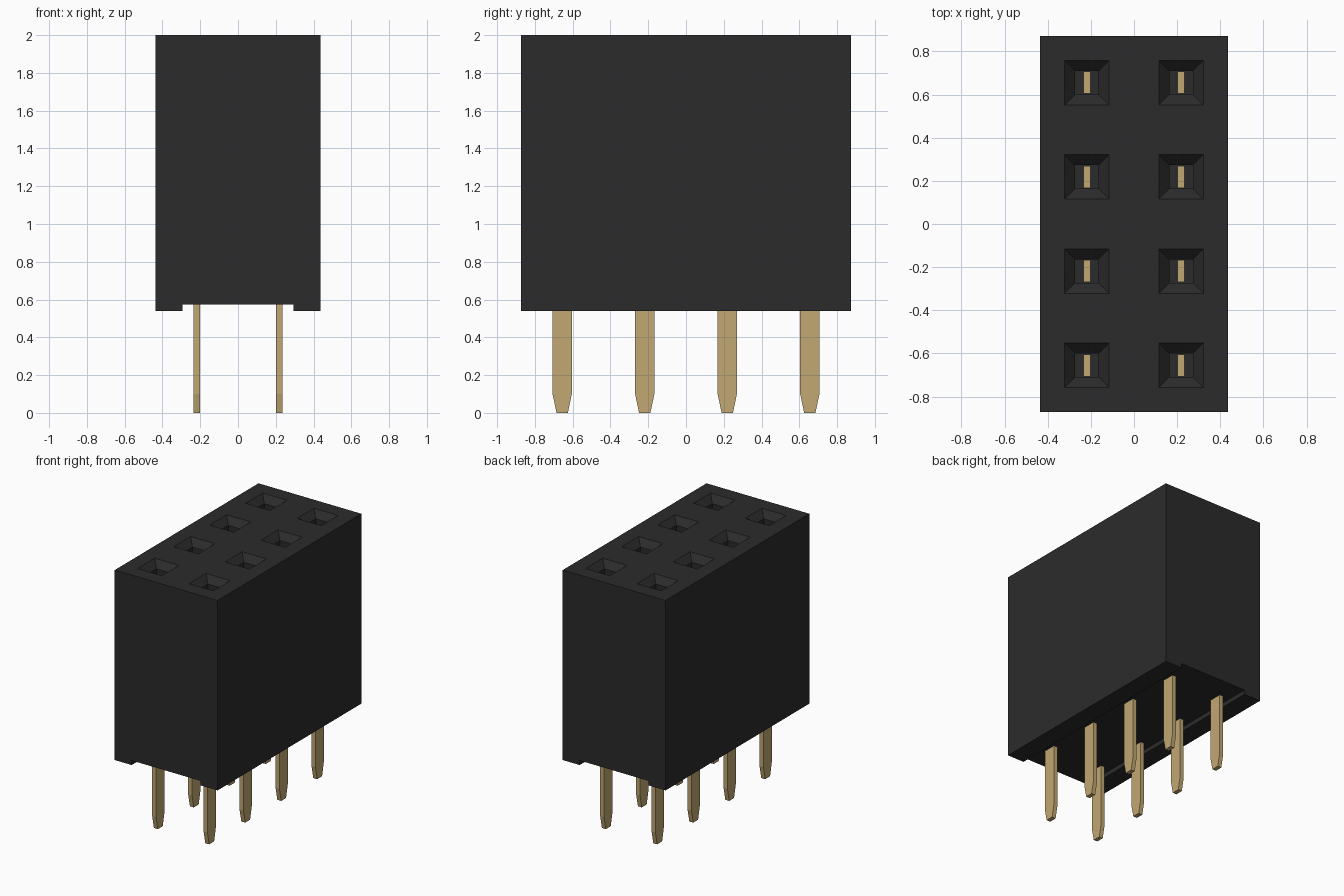
import bpy, bmesh

if "Cube" in bpy.data.objects:
    bpy.data.objects.remove(bpy.data.objects["Cube"])

PITCH = 0.437
SPOTS = [(x * PITCH, y * PITCH) for x in (-0.5, 0.5) for y in (-1.5, -0.5, 0.5, 1.5)]


def material(name, rgb):
    m = bpy.data.materials.new(name)
    m.diffuse_color = (*rgb, 1)
    m.use_nodes = True
    m.node_tree.nodes["Principled BSDF"].inputs["Base Color"].default_value = m.diffuse_color
    return m


def loft(bm, rings):
    """Skin a closed stack of equal-length point rings, with caps."""
    vs = [[bm.verts.new(p) for p in ring] for ring in rings]
    n = len(vs[0])
    for a, b in zip(vs, vs[1:]):
        for i in range(n):
            j = (i + 1) % n
            bm.faces.new((a[i], a[j], b[j], b[i]))
    bm.faces.new(vs[0][::-1])
    bm.faces.new(vs[-1])


def rect(cx, cy, hx, hy, z):
    return [(cx + sx * hx, cy + sy * hy, z)
            for sx, sy in ((-1, -1), (1, -1), (1, 1), (-1, 1))]


def make_object(name, bm, mat=None):
    bmesh.ops.recalc_face_normals(bm, faces=bm.faces[:])
    me = bpy.data.meshes.new(name)
    bm.to_mesh(me)
    bm.free()
    ob = bpy.data.objects.new(name, me)
    bpy.context.collection.objects.link(ob)
    if mat:
        me.materials.append(mat)
    return ob


black = material("black_plastic", (0.024, 0.024, 0.024))
gold = material("gold_metal", (0.54, 0.39, 0.17))

# Housing: block profile with a shallow channel along the underside
profile = [(-0.437, 0.54), (-0.293, 0.54), (-0.293, 0.575), (0.293, 0.575),
           (0.293, 0.54), (0.437, 0.54), (0.437, 2.0), (-0.437, 2.0)]
bm = bmesh.new()
loft(bm, [[(x, y, z) for x, z in profile] for y in (-0.873, 0.873)])
housing = make_object("housing", bm, black)

# Socket cutters: square shaft with a funnel mouth
bm = bmesh.new()
for x, y in SPOTS:
    loft(bm, [rect(x, y, h, h, z) for h, z in
              ((0.054, 1.0), (0.054, 1.95), (0.103, 2.0), (0.103, 2.1))])
cutter = make_object("socket_cutter", bm, black)
cutter.hide_render = True

cut = housing.modifiers.new("sockets", 'BOOLEAN')
cut.operation = 'DIFFERENCE'
cut.solver = 'EXACT'
cut.object = cutter
bpy.context.view_layer.objects.active = housing
bpy.ops.object.modifier_apply(modifier=cut.name)
bpy.data.objects.remove(cutter)

# Contact pins: flat strips with tapered tips, reaching up into the sockets
for i, (x, y) in enumerate(SPOTS):
    bm = bmesh.new()
    loft(bm, [rect(x, y, 0.0165, hy, z) for hy, z in
              ((0.03, 0.0), (0.051, 0.1), (0.051, 1.04))])
    make_object(f"contact_pin_{i + 1}", bm, gold)
